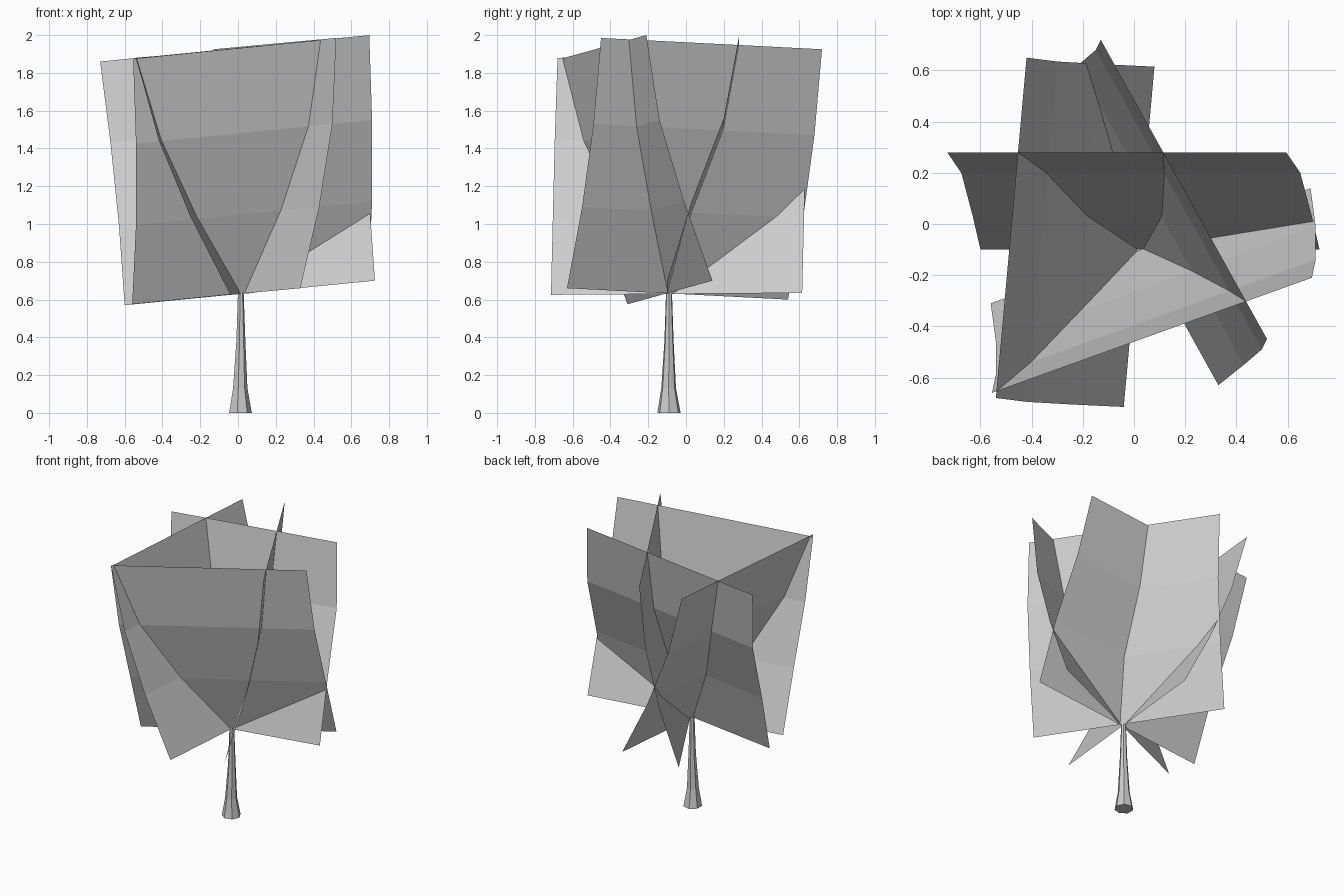
import bpy
import math

if "Cube" in bpy.data.objects:
    bpy.data.objects.remove(bpy.data.objects["Cube"])


def mesh_object(name, verts, faces):
    mesh = bpy.data.meshes.new(name)
    mesh.from_pydata(verts, [], faces)
    mesh.update()
    obj = bpy.data.objects.new(name, mesh)
    bpy.context.collection.objects.link(obj)
    return obj


def leaf_card(name, corner, width, offsets):
    """Bent sheet: a bottom edge swept through a few outward-leaning offsets."""
    verts = []
    for off in [(0, 0, 0)] + offsets:
        left = [c + o for c, o in zip(corner, off)]
        verts += [left, [a + w for a, w in zip(left, width)]]
    faces = [(2 * i, 2 * i + 1, 2 * i + 3, 2 * i + 2) for i in range(len(offsets))]
    return mesh_object(name, verts, faces)


def trunk(name, rings, sides):
    """Tapered low-poly tube; each ring is x, y, z, radius."""
    verts = []
    for x, y, z, r in rings:
        for k in range(sides):
            a = 2 * math.pi * k / sides
            verts.append((x + r * math.cos(a), y + r * math.sin(a), z))
    faces = [tuple(reversed(range(sides)))]
    for i in range(len(rings) - 1):
        for k in range(sides):
            n = (k + 1) % sides
            faces.append((i * sides + k, i * sides + n,
                          (i + 1) * sides + n, (i + 1) * sides + k))
    faces.append(tuple(range((len(rings) - 1) * sides, len(rings) * sides)))
    return mesh_object(name, verts, faces)


# Trunk with flared foot
trunk("trunk", [(0.01, -0.09, 0, 0.063), (0.01, -0.092, 0.13, 0.04),
                (0.014, -0.09, 0.38, 0.025), (0.014, -0.09, 0.64, 0.016)], 7)

# Four crossing foliage sheets, each curving away from the trunk top
leaf_card("foliage_back", (-0.60, -0.10, 0.57), (1.325, 0, 0.13),
          [(-0.03, 0.13, 0.42), (-0.075, 0.30, 0.86), (-0.13, 0.38, 1.29)])
leaf_card("foliage_left", (-0.04, -0.715, 0.625), (0.12, 1.33, 0.01),
          [(-0.21, 0.01, 0.41), (-0.38, 0.02, 0.82), (-0.50, 0.035, 1.255)])
leaf_card("foliage_right", (0.33, -0.63, 0.66), (-0.65, 1.17, -0.06),
          [(0.10, 0.08, 0.43), (0.17, 0.14, 0.87), (0.19, 0.18, 1.325)])
leaf_card("foliage_front", (-0.56, -0.31, 0.575), (1.25, 0.45, 0.125),
          [(0.02, -0.15, 0.42), (0.02, -0.28, 0.85), (0.005, -0.35, 1.30)])
